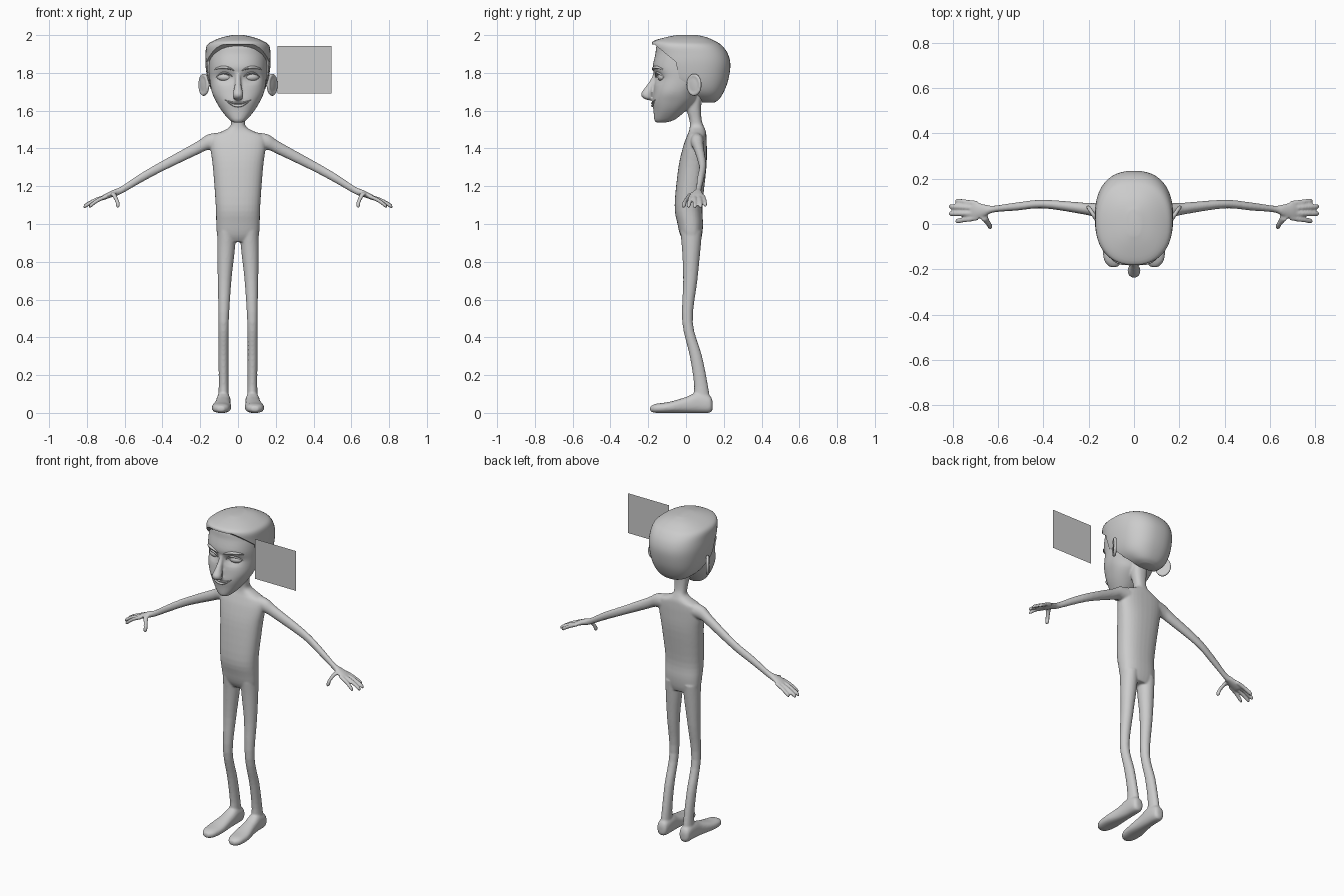
import bpy, bmesh, math
from mathutils import Vector
from mathutils.bvhtree import BVHTree

cube = bpy.data.objects.get("Cube")
if cube:
    bpy.data.objects.remove(cube, do_unlink=True)

grey = bpy.data.materials.new("plain grey")
grey.use_nodes = True
colour = (.6, .6, .6, 1)
grey.diffuse_color = colour
grey.node_tree.nodes["Principled BSDF"].inputs["Base Color"].default_value = colour

X, Y, Z = Vector((1, 0, 0)), Vector((0, 1, 0)), Vector((0, 0, 1))


def finish(obj, name, angle=50):
    obj.name = name
    obj.data.materials.clear()
    obj.data.materials.append(grey)
    activate(obj)
    bpy.ops.object.shade_smooth_by_angle(angle=math.radians(angle))
    return obj


def activate(obj):
    bpy.ops.object.select_all(action='DESELECT')
    obj.select_set(True)
    bpy.context.view_layer.objects.active = obj


def apply_modifier(obj, kind, **settings):
    activate(obj)
    modifier = obj.modifiers.new(kind.lower(), kind)
    for key, value in settings.items():
        setattr(modifier, key, value)
    bpy.ops.object.modifier_apply(modifier=modifier.name)


def spline(rows, steps):
    """Catmull-Rom interpolation of the section rows."""
    rows = [Vector(row) for row in rows]
    result = []
    for i in range(len(rows) - 1):
        a, b, c, d = rows[max(i - 1, 0)], rows[i], rows[i + 1], rows[min(i + 2, len(rows) - 1)]
        for k in range(steps):
            t = k / steps
            result.append(b + (c - a) * (t / 2) + (a * 2 - b * 5 + c * 4 - d) * (t * t / 2)
                          + (b * 3 - a - c * 3 + d) * (t ** 3 / 2))
    return result + [rows[-1]]


def loft(name, rows, u, v, side=1, power=2, segments=32, steps=4):
    """Rows are x, y, z, radius along u, radius along v."""
    bm = bmesh.new()
    rings = []
    for x, y, z, ru, rv in spline(rows, steps):
        ring = []
        for k in range(segments):
            a = math.tau * k / segments
            c, s = math.cos(a), math.sin(a)
            p = Vector((x, y, z))
            p += u * (max(ru, .002) * math.copysign(abs(c) ** (2 / power), c))
            p += v * (max(rv, .002) * math.copysign(abs(s) ** (2 / power), s))
            ring.append(bm.verts.new((p.x * side, p.y, p.z)))
        rings.append(ring)
    for low, high in zip(rings, rings[1:]):
        for k in range(segments):
            n = (k + 1) % segments
            bm.faces.new((low[k], low[n], high[n], high[k]))
    bm.faces.new(rings[0])
    bm.faces.new(rings[-1])
    bmesh.ops.recalc_face_normals(bm, faces=bm.faces)
    mesh = bpy.data.meshes.new(name)
    bm.to_mesh(mesh)
    bm.free()
    obj = bpy.data.objects.new(name, mesh)
    bpy.context.collection.objects.link(obj)
    return obj


def stack(name, rows, **options):
    """Upright loft; rows are z, x centre, half width, front y, back y."""
    rows = [(x, (f + b) / 2, z, w, (b - f) / 2) for z, x, w, f, b in rows]
    return loft(name, rows, X, Y, **options)


# Torso and neck
torso = stack("torso", [
    (.905, 0, .09, -.01, .075), (.94, 0, .11, -.03, .085), (1, 0, .115, -.045, .09),
    (1.1, 0, .118, -.06, .087), (1.3, 0, .133, -.04, .108), (1.41, 0, .147, -.015, .11),
    (1.465, 0, .14, .005, .108), (1.49, 0, .085, .015, .105), (1.515, 0, .043, .02, .095),
    (1.55, 0, .037, .018, .083), (1.62, 0, .045, 0, .08), (1.69, 0, .05, 0, .09)], power=2.4)
skin = [torso]

# Face
face = stack("face", [
    (1.537, 0, .022, -.158, -.11), (1.552, 0, .046, -.168, -.06), (1.6, 0, .087, -.172, 0),
    (1.65, 0, .117, -.178, .05), (1.7, 0, .139, -.172, .07), (1.77, 0, .151, -.166, .13),
    (1.83, 0, .156, -.176, .17), (1.9, 0, .157, -.162, .19), (1.95, 0, .14, -.152, .16),
    (1.975, 0, .08, -.1, .1)], power=2.3, segments=64)
for vert in face.data.vertices:  # eye sockets
    p = vert.co
    if p.y < 0:
        d = ((abs(p.x) - .07) / .042) ** 2 + ((p.z - 1.777) / .027) ** 2
        p.y += .022 * math.exp(-d)
skin.append(face)

# Nose
skin.append(loft("nose", [
    (0, -.155, 1.82, .013, .012), (0, -.167, 1.77, .014, .017), (0, -.19, 1.725, .019, .025),
    (0, -.207, 1.69, .028, .031), (0, -.203, 1.667, .026, .025), (0, -.19, 1.655, .01, .01)], X, Y))

for side in (1, -1):
    # Arms
    skin.append(loft("arm", [
        (.09, .06, 1.44, .04, .045), (.16, .06, 1.433, .033, .041), (.22, .068, 1.4, .026, .035),
        (.4, .088, 1.307, .019, .028), (.52, .077, 1.24, .018, .025), (.62, .066, 1.178, .015, .02),
        (.66, .06, 1.163, .027, .018), (.705, .058, 1.144, .038, .015),
        (.725, .058, 1.134, .034, .011)], Y, Z, side))
    # Fingers
    for y, spread, tip, drop in ((.091, .102, .79, 1.098), (.07, .077, .818, 1.092),
                                 (.047, .046, .818, 1.09), (.026, .014, .79, 1.092)):
        skin.append(loft("finger", [
            (.69, y, 1.148, .011, .011), ((.69 + tip) / 2, (y + spread) / 2, 1.127, .0115, .012),
            (tip - .01, spread, drop + .006, .011, .012), (tip, spread, drop, .005, .006)], Y, Z, side))
    # Thumbs
    skin.append(loft("thumb", [
        (.665, .035, 1.165, .017, .02), (.65, .012, 1.142, .013, .014), (.638, -.007, 1.115, .011, .012),
        (.636, -.012, 1.095, .011, .012), (.636, -.013, 1.086, .006, .006)], X, Y, side))
    # Legs
    skin.append(stack("leg", [
        (.96, .06, .05, -.03, .085), (.85, .064, .046, -.02, .075), (.7, .071, .036, -.015, .06),
        (.48, .076, .027, -.02, .036), (.3, .077, .026, .02, .085), (.14, .076, .026, .043, .117),
        (.05, .077, .03, .03, .13)], side=side))
    # Feet
    skin.append(loft("foot", [
        (.077, .141, .04, .015, .02), (.077, .125, .046, .033, .045), (.077, .06, .054, .038, .054),
        (.08, 0, .042, .041, .042), (.087, -.09, .029, .051, .029), (.09, -.16, .024, .042, .024),
        (.09, -.19, .021, .017, .013)], X, Z, side, power=2.4))
    # Ears
    place = dict(location=(.181 * side, .043, 1.737), rotation=(0, math.pi / 2, -.58 * side))
    bpy.ops.mesh.primitive_torus_add(major_radius=.045, minor_radius=.01, **place)
    bpy.context.object.scale = (1.1, .85, 1)
    skin.append(bpy.context.object)
    bpy.ops.mesh.primitive_uv_sphere_add(radius=1, **place)
    bpy.context.object.scale = (.052, .04, .009)
    skin.append(bpy.context.object)

# Blend the skin parts into one surface
activate(torso)
for part in skin:
    part.select_set(True)
bpy.ops.object.join()
apply_modifier(torso, 'REMESH', mode='VOXEL', voxel_size=.006)
apply_modifier(torso, 'SMOOTH', factor=.5, iterations=4)
body = finish(torso, "body", 180)
tree = BVHTree.FromObject(body, bpy.context.evaluated_depsgraph_get())


def surface_y(x, z):
    return tree.ray_cast(Vector((x, -1, z)), Y)[0].y


def arc(name, start, end, z, rise, radius, height, tilt=0, sink=0):
    """Tapered strip that follows the face between two x positions."""
    rows = []
    for k in range(9):
        t = k / 8
        x, bow = start + (end - start) * t, 4 * t * (1 - t)
        h = z + rise * bow + tilt * t
        size = .3 + .7 * bow
        rows.append((x, surface_y(x, h) + sink, h, radius * size, height * size))
    return finish(loft(name, rows, Y, Z, segments=12, steps=2), name)


# Lips
arc("upper_lip", -.068, .068, 1.657, -.017, .007, .005)
arc("lower_lip", -.06, .06, 1.651, -.026, .009, .007)

for side, label in ((1, "left"), (-1, "right")):
    # Brows and eyes
    arc(label + "_brow", .02 * side, .125 * side, 1.812, .014, .014, .008, tilt=.006)
    centre = (.071 * side, surface_y(.071 * side, 1.777) + .008, 1.777)
    bpy.ops.mesh.primitive_uv_sphere_add(radius=1, location=centre)
    bpy.context.object.scale = (.04, .022, .021)
    bpy.context.object.rotation_euler.z = .2 * side
    finish(bpy.context.object, label + "_eye", 180)
    arc(label + "_eyelid", .028 * side, .116 * side, 1.778, .022, .012, .006)

# Hair cap, cut along the hairline
hair = stack("hair", [
    (1.643, 0, .045, .08, .15), (1.66, 0, .09, .02, .175), (1.7, 0, .135, -.07, .2),
    (1.76, 0, .16, -.14, .223), (1.84, 0, .172, -.17, .235), (1.9, 0, .172, -.175, .222),
    (1.945, 0, .165, -.18, .19), (1.968, 0, .135, -.174, .155), (1.988, 0, .085, -.11, .11),
    (2, 0, .03, -.05, .06)], power=2.4, segments=48)
bm = bmesh.new()
outline = [(-.4, 1.95), (-.165, 1.95), (-.115, 1.908), (-.055, 1.86), (-.035, 1.77), (-.005, 1.75),
           (.03, 1.72), (.08, 1.66), (.1, 1.6), (.1, 1.4), (-.4, 1.4)]
profile = bm.faces.new([bm.verts.new((-.4, y, z)) for y, z in outline])
sweep = bmesh.ops.extrude_face_region(bm, geom=[profile])["geom"]
bmesh.ops.translate(bm, verts=[g for g in sweep if isinstance(g, bmesh.types.BMVert)], vec=X * .8)
bmesh.ops.recalc_face_normals(bm, faces=bm.faces)
cutter_mesh = bpy.data.meshes.new("hairline_cutter")
bm.to_mesh(cutter_mesh)
bm.free()
cutter = bpy.data.objects.new("hairline_cutter", cutter_mesh)
bpy.context.collection.objects.link(cutter)
apply_modifier(hair, 'BOOLEAN', operation='DIFFERENCE', solver='EXACT', object=cutter)
bpy.data.objects.remove(cutter, do_unlink=True)
finish(hair, "hair", 40)

# Flat panel beside the head
bpy.ops.mesh.primitive_plane_add(size=1, location=(.352, -.13, 1.817), rotation=(math.pi / 2, 0, 0))
bpy.context.object.scale = (.284, .25, 1)
finish(bpy.context.object, "side_panel")
